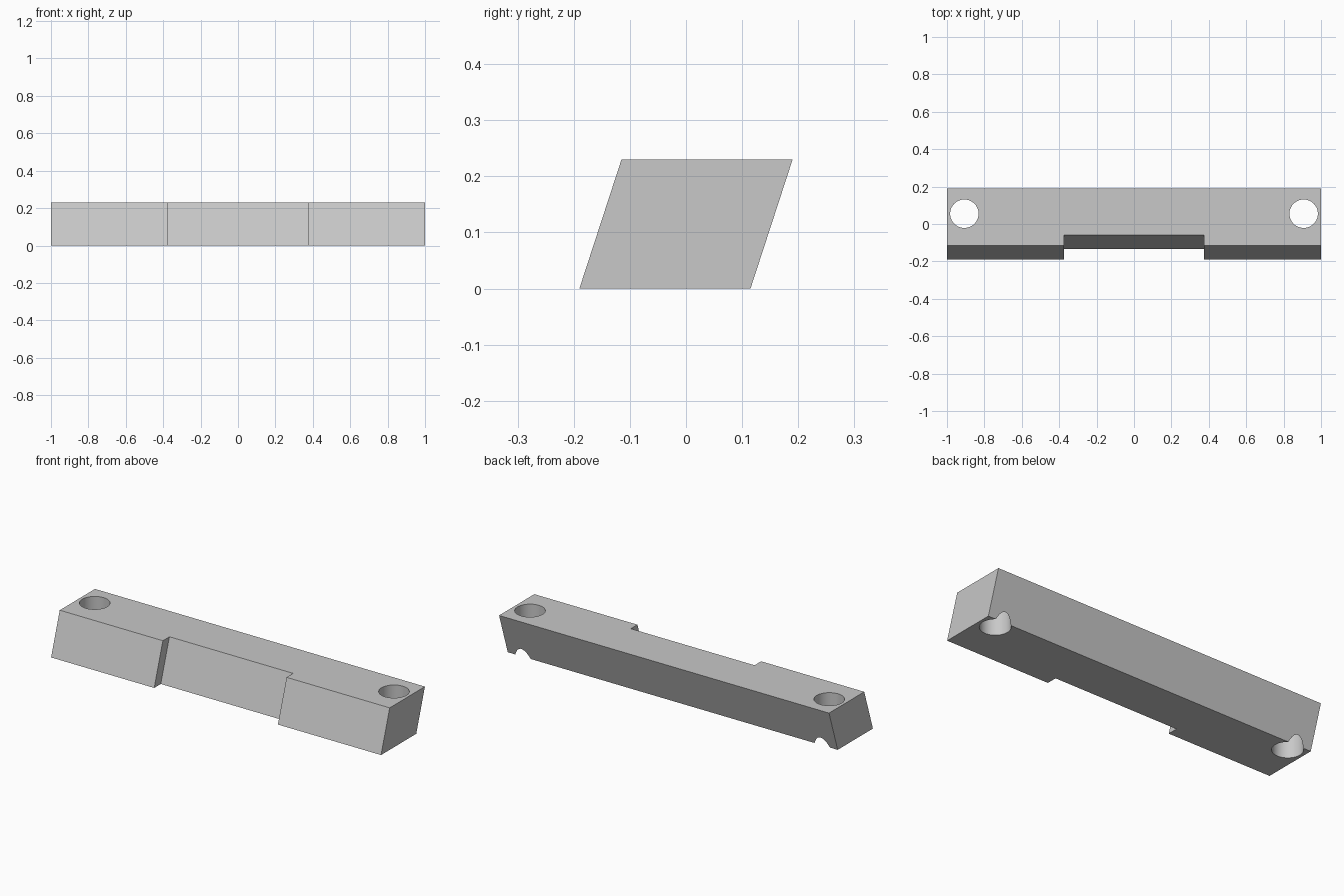
import bpy
import bmesh

cube = bpy.data.objects.get("Cube")
if cube:
    bpy.data.objects.remove(cube, do_unlink=True)

HEIGHT = 0.23
LEAN = 0.075       # backward shift of the top face
NOTCH = 0.375      # half width of the front recess
DEPTH = 0.057
FRONT, BACK = -0.19, 0.115

grey = bpy.data.materials.new("plain grey")
grey.use_nodes = True
colour = (0.58, 0.58, 0.58, 1)
grey.diffuse_color = colour
grey.node_tree.nodes["Principled BSDF"].inputs["Base Color"].default_value = colour

# Leaning bar: a notched footprint extruded up and back
half = [(NOTCH, FRONT + DEPTH), (NOTCH, FRONT), (1, FRONT), (1, BACK)]
outline = half + [(-x, y) for x, y in reversed(half)]
bm = bmesh.new()
base = bm.faces.new([bm.verts.new((x, y, 0)) for x, y in outline])
top = bmesh.ops.extrude_face_region(bm, geom=[base], use_keep_orig=True)
bmesh.ops.translate(bm, vec=(0, LEAN, HEIGHT),
                    verts=[v for v in top["geom"] if isinstance(v, bmesh.types.BMVert)])
bmesh.ops.recalc_face_normals(bm, faces=bm.faces)
mesh = bpy.data.meshes.new("leaning_bar")
bm.to_mesh(mesh)
bm.free()
bar = bpy.data.objects.new("leaning_bar", mesh)
bpy.context.collection.objects.link(bar)
mesh.materials.append(grey)

# Upright screw holes, which break through the lower back edge
for side, name in ((-1, "right"), (1, "left")):
    bpy.ops.mesh.primitive_cylinder_add(vertices=64, radius=0.076, depth=1,
                                        location=(side * 0.907, 0.055, HEIGHT / 2))
    cutter = bpy.context.object
    cutter.name = name + "_hole_cutter"
    cutter.hide_render = True
    cutter.data.materials.append(grey)
    hole = bar.modifiers.new(name + "_hole", "BOOLEAN")
    hole.operation = "DIFFERENCE"
    hole.solver = "EXACT"
    hole.object = cutter
    bpy.ops.object.select_all(action="DESELECT")
    bar.select_set(True)
    bpy.context.view_layer.objects.active = bar
    bpy.ops.object.modifier_apply(modifier=hole.name)
    bpy.data.objects.remove(cutter, do_unlink=True)

bpy.ops.object.shade_smooth_by_angle(angle=0.5)
